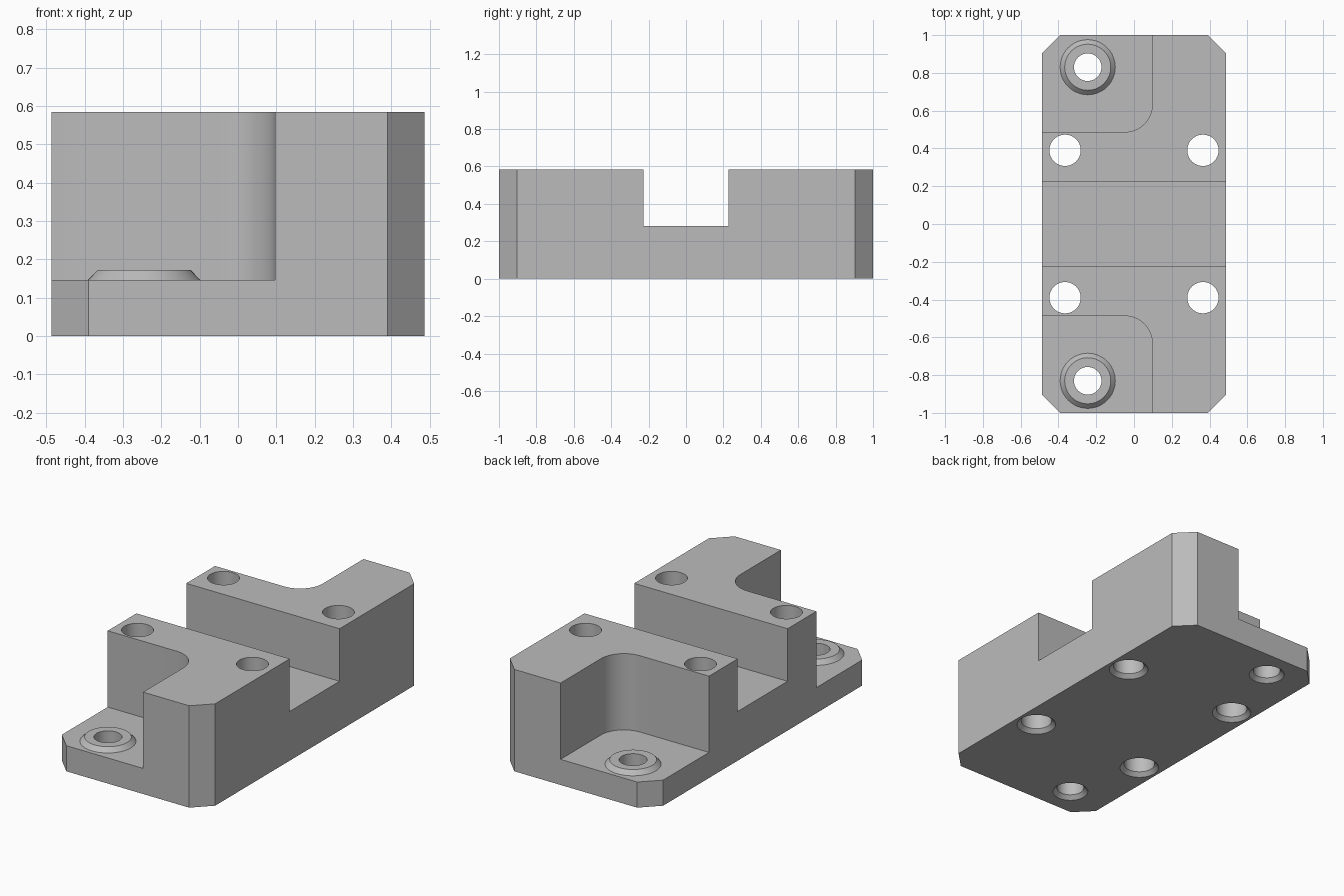
import bpy
import bmesh
from math import cos, sin, pi, radians

cube = bpy.data.objects.get("Cube")
if cube:
    bpy.data.objects.remove(cube, do_unlink=True)

HALF_W, HALF_L, HEIGHT = 0.487, 1.0, 0.585
CHAMFER = 0.097
STEP_Z = 0.147      # floor of the corner pockets
SLOT_Z = 0.283      # floor of the cross slot
BOSS_X, BOSS_Y = -0.245, 0.83

metal = bpy.data.materials.new("grey metal")
metal.use_nodes = True
grey = (0.5, 0.5, 0.5, 1)
metal.diffuse_color = grey
metal.node_tree.nodes["Principled BSDF"].inputs["Base Color"].default_value = grey


def finish(name, bm):
    bmesh.ops.recalc_face_normals(bm, faces=bm.faces)
    mesh = bpy.data.meshes.new(name)
    bm.to_mesh(mesh)
    bm.free()
    mesh.materials.append(metal)
    obj = bpy.data.objects.new(name, mesh)
    bpy.context.collection.objects.link(obj)
    return obj


def prism(name, outline, z0, z1):
    """Extrude a flat outline from z0 to z1."""
    bm = bmesh.new()
    face = bm.faces.new([bm.verts.new((x, y, z0)) for x, y in outline])
    top = bmesh.ops.extrude_face_region(bm, geom=[face])["geom"]
    verts = [v for v in top if isinstance(v, bmesh.types.BMVert)]
    bmesh.ops.translate(bm, verts=verts, vec=(0, 0, z1 - z0))
    return finish(name, bm)


def turned(name, profile, x, y, steps=48):
    """Stack of rings (radius, z), capped at both ends."""
    bm = bmesh.new()
    rings = [[bm.verts.new((x + r * cos(2 * pi * i / steps),
                            y + r * sin(2 * pi * i / steps), z))
              for i in range(steps)] for r, z in profile]
    for low, high in zip(rings, rings[1:]):
        for i in range(steps):
            j = (i + 1) % steps
            bm.faces.new((low[i], low[j], high[j], high[i]))
    bm.faces.new(rings[0])
    bm.faces.new(rings[-1])
    return finish(name, bm)


def combine(target, tool, operation):
    tool.hide_render = True
    mod = target.modifiers.new(operation.lower(), 'BOOLEAN')
    mod.operation, mod.object, mod.solver = operation, tool, 'EXACT'
    bpy.context.view_layer.objects.active = target
    bpy.ops.object.modifier_apply(modifier=mod.name)
    bpy.data.objects.remove(tool, do_unlink=True)


# Block with chamfered vertical corners
a, b = HALF_W - CHAMFER, HALF_L - CHAMFER
block = prism("clamp_block", [(-a, -HALF_L), (a, -HALF_L), (HALF_W, -b), (HALF_W, b),
                              (a, HALF_L), (-a, HALF_L), (-HALF_W, b), (-HALF_W, -b)],
              0, HEIGHT)

# Cross slot
slot = [(-1, -0.226), (1, -0.226), (1, 0.226), (-1, 0.226)]
combine(block, prism("slot_cutter", slot, SLOT_Z, 1), 'DIFFERENCE')

for side in (-1, 1):
    # Corner pocket with one rounded inner corner
    wall_x, wall_y, radius = 0.097, 0.487, 0.146
    arc = [(wall_x - radius + radius * cos(t), wall_y + radius - radius * sin(t))
           for t in (pi / 2 * i / 16 for i in range(17))]
    outline = [(wall_x, 1.2)] + arc + [(-1, wall_y), (-1, 1.2)]
    combine(block, prism("pocket_cutter", [(x, side * y) for x, y in outline], STEP_Z, 1),
            'DIFFERENCE')

    # Tapered boss on the pocket floor
    boss = turned("boss", [(0.146, STEP_Z - 0.03), (0.146, STEP_Z), (0.122, 0.172)],
                  BOSS_X, side * BOSS_Y)
    combine(block, boss, 'UNION')

    # Through holes, countersunk underneath
    for x, y, r in ((BOSS_X, BOSS_Y, 0.073), (-0.365, 0.39, 0.083), (0.365, 0.39, 0.083)):
        wide = r + 0.022
        drill = turned("drill_cutter", [(wide, -0.1), (wide, 0), (r, 0.022), (r, 1)],
                       x, side * y)
        combine(block, drill, 'DIFFERENCE')

# Smooth curved walls, keep machined edges sharp
bpy.ops.object.select_all(action='DESELECT')
block.select_set(True)
bpy.context.view_layer.objects.active = block
bpy.ops.object.shade_smooth_by_angle(angle=radians(25))
